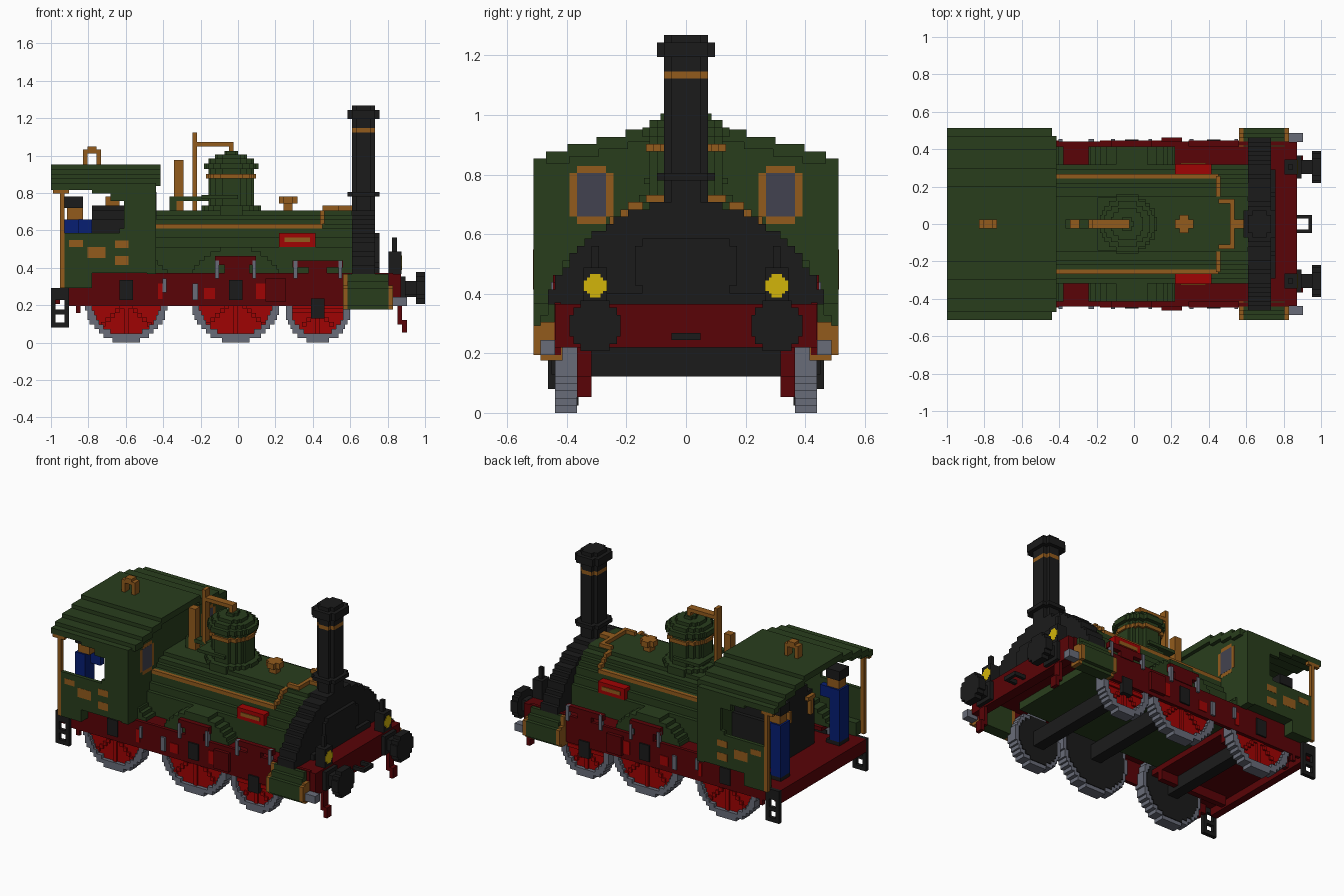
import bpy, bmesh, math
from mathutils import Matrix

V = 2 / 82  # size of one block

if "Cube" in bpy.data.objects:
    bpy.data.objects.remove(bpy.data.objects["Cube"])


def material(name, rgb):
    m = bpy.data.materials.new(name)
    m.use_nodes = True
    m.diffuse_color = (*rgb, 1)
    m.node_tree.nodes["Principled BSDF"].inputs["Base Color"].default_value = (*rgb, 1)
    return m


GREEN = material("dark green", (.022, .048, .012))
BLACK = material("soot black", (.011, .011, .011))
RED = material("deep red", (.1, .001, .002))
BRIGHT = material("bright red", (.35, .001, .001))
BRASS = material("brass", (.29, .105, .012))
STEEL = material("steel grey", (.14, .15, .19))
BLUE = material("work blue", (.002, .013, .17))
YELLOW = material("lamp yellow", (.65, .46, .003))
GLASS = material("window glass", (.055, .055, .08))


def part(name, mat, boxes, mirror=False):
    """One object from boxes (x0, x1, y0, y1, z0, z1), in blocks."""
    bm = bmesh.new()
    for x0, x1, y0, y1, z0, z1 in boxes:
        mx = Matrix.Translation(((x0 + x1) / 2 * V, (y0 + y1) / 2 * V, (z0 + z1) / 2 * V))
        size = Matrix.Diagonal(((x1 - x0) * V, (y1 - y0) * V, (z1 - z0) * V, 1))
        bmesh.ops.create_cube(bm, size=1, matrix=mx @ size)
    me = bpy.data.meshes.new(name)
    bm.to_mesh(me)
    bm.free()
    me.materials.append(mat)
    ob = bpy.data.objects.new(name, me)
    bpy.context.collection.objects.link(ob)
    if mirror:
        mod = ob.modifiers.new("mirror", "MIRROR")
        mod.use_axis = (False, True, False)
        mod.use_mirror_merge = False


def disc(axis, u, w, r, a0, a1, inner=0):
    """Stepped disc or ring; u, w is its centre across the axis."""
    out = []
    n = round(2 * r)
    for i in range(n):
        o = -r + i + .5
        h = round(math.sqrt(r * r - o * o) * 2) / 2
        g = round(math.sqrt(inner ** 2 - o * o) * 2) / 2 if abs(o) < inner else 0
        spans = [(u - h, u - g), (u + g, u + h)] if g else [(u - h, u + h)]
        for s, e in spans:
            lo, hi = w + o - .5, w + o + .5
            out.append({"y": (s, e, a0, a1, lo, hi), "x": (a0, a1, s, e, lo, hi),
                        "z": (s, e, lo, hi, a0, a1)}[axis])
    return out


def below(boxes, top):
    return [b for b in boxes if b[5] <= top]


def tiers(x0, x1, rows):
    """Stack of full-width layers (z0, z1, half width)."""
    return [(x0, x1, -h, h, a, b) for a, b, h in rows]


# Wheels, cut off under the running boards, and axles
for label, x, r in (("rear", -24.5, 9), ("middle", -.5, 10), ("front", 17.5, 7)):
    part(label + "_wheel_rims", STEEL, below(disc("y", x, r, r, 15, 18, r - 1.5), 14), True)
    part(label + "_wheel_discs", BRIGHT, below(disc("y", x, r, r - 1, 15.3, 17), 14), True)
    part(label + "_wheel_backs", BLACK, below(disc("y", x, r, r - 1, 14.8, 15.3), 14), True)
    spokes = [(x - .5, x + .5, 17, 17.5, 1, min(2 * r - 1, 14)), (x - r + 1, x + r - 1, 17, 17.5, r - .5, r + .5)]
    for k in range(1, int(r * .7)):
        for sx in (-1, 1):
            for sz in (-1, 1):
                spokes.append((x + sx * k - .5, x + sx * k + .5, 17, 17.5, r + sz * k - .5, r + sz * k + .5))
    part(label + "_wheel_spokes", BRIGHT, below(spokes, 14), True)
    part(label + "_axle", BLACK, [(x - 1.5, x + 1.5, -15, 15, r - 2, r + 2)])
    hub = 11.5 if r > 7 else 7.5
    part(label + "_axle_boxes", BLACK, [(x - 1.5, x + 1.5, 17, 18.5, hub - 2.2, hub + 2.2)], True)

# Frame, running boards and floor
part("side_frames", RED, [(-32, 34, 17.2, 18.1, 8, 15.2), (-37, -32, 17.2, 18.1, 8, 12),
                          (-35.5, -34.5, 17.2, 18.1, 6.5, 8)], True)
part("running_boards", RED, [(-32, 34, 12, 18, 14, 15)], True)
part("deck_front", RED, [(25, 34, -13, 13, 14, 15)])
part("cab_floor", RED, [(-41, -18, -18, 18, 10.5, 12), (-41, -39, -18, 18, 8.5, 10.5)])
part("buffer_beam", RED, [(33, 35.7, -18, 18, 9, 15)])
part("inner_frames", RED, [(-38, -18, 11, 12.5, 8, 11)], True)
part("guard_irons", RED, [(35, 36, 13, 15, 4, 9), (36, 37, 13, 15, 2.2, 5)], True)
part("frame_brackets", RED, [(6, 10.5, 18, 19, 9, 14)], True)
part("spring_plates", RED, [(-5, 4, 17, 18.3, 17, 19), (-3, 2.5, 17, 18.3, 15, 17),
                            (12, 23, 17, 18.3, 16.5, 18), (15.5, 19.5, 17, 18.3, 15, 16.5)], True)
part("spring_hangers", STEEL, [(x, x + .8, 17.5, 18.6, 14, 18) for x in (-5, 3.2, 12.2, 22)]
     + [(-10, -8.8, 18, 18.6, 9.3, 13), (-16.5, -15.7, 18, 18.6, 11, 14)], True)
part("frame_openings", BRIGHT, [(-7.5, -5, 18, 18.3, 9.5, 12), (4, 6, 18, 18.3, 9.5, 13),
                                (-17.5, -16.5, 18, 18.3, 9.5, 13)], True)

# Boiler and fittings
part("boiler", GREEN, tiers(-20, 25, [(12, 21, 13), (21, 23, 12), (23, 25, 11), (25, 26, 10),
                                      (26, 27, 9), (27, 28, 8), (28, 29, 6)]))
part("handrails", BRASS, [(-18, 18.5, 10, 11, 25, 26), (18, 19, 9, 10.5, 26, 27), (18, 19, 7.5, 9, 27, 28),
                          (18, 19, 5.5, 8, 28, 29), (18.5, 22, 4.5, 5.5, 29, 30),
                          (21, 22, 0, 5, 29, 30), (22, 25, 0, 1, 29, 30)], True)
part("splashers", GREEN, [b for b in disc("y", -.5, 10, 11, 13, 17) + disc("y", -24.5, 9, 11, 13, 17)
                          if b[4] >= 15], True)
part("nameplates", BRIGHT, [(9, 17, 11, 13.2, 21, 24)], True)
part("nameplate_centres", BRASS, [(10.2, 15.8, 13.2, 13.4, 22, 23)], True)

# Steam dome
dx = -1.5
part("dome", GREEN, disc("z", dx, 0, 6.5, 28, 30) + disc("z", dx, 0, 5, 30, 36) + disc("z", dx, 0, 5, 37, 38)
     + disc("z", dx, 0, 6, 38, 39.3) + disc("z", dx, 0, 5, 39.3, 40.3) + disc("z", dx, 0, 3.5, 40.3, 41.2)
     + disc("z", dx, 0, 1.5, 41.2, 42))
part("dome_band", BRASS, disc("z", dx, 0, 5.5, 36, 37))
part("dome_lever", GREEN, [(-15, -6, -1, 1, 31, 32), (-15, -13.5, -1, 1, 29, 31), (-8, 0, -5.8, 5.8, 31.5, 32.3)])
part("safety_pipe", BRASS, [(-14, -12, -1, 1, 29, 40)])
part("whistle_pipe", BRASS, [(-10, -9, -1, 1, 29, 46), (-10, -1, -1, 1, 43, 44), (-2, -1, -1, 1, 42, 43)])
part("filler_valve", BRASS, [(10, 12, -1, 1, 29, 30.5), (9, 13, -1, 1, 30.5, 32), (10, 12, -2, 2, 30.5, 32)])

# Smokebox and chimney
part("smokebox", BLACK, tiers(25, 30, [(15, 17, 19), (17, 19, 18), (19, 20, 17), (20, 22, 16), (22, 23, 15),
                                       (23, 24, 14), (24, 25, 13), (25, 26, 11), (26, 27, 10),
                                       (27, 28, 8), (28, 29, 5)]))
part("smokebox_door", BLACK, tiers(30, 31, [(15, 16.5, 12), (16.5, 17.5, 6), (17.5, 23, 7), (23, 24, 6)]))


def flue(hx, hy, z0, z1):
    return [(27.5 - hx, 27.5 + hx, -hy + 1, hy - 1, z0, z1), (27.5 - hx + 1, 27.5 + hx - 1, -hy, hy, z0, z1)]


part("chimney", BLACK, flue(2.5, 3, 28, 46) + flue(2.5, 3, 47, 52) + flue(3.5, 4, 32, 33) + flue(3.5, 4, 49, 51))
part("chimney_band", BRASS, flue(2.5, 3, 46, 47))

# Cylinders
part("cylinders", GREEN, [(24, 33, 17, 21, 8, 12), (24, 33, 17, 20, 7.2, 13.5), (24, 33, 17, 19, 7.2, 15)], True)
part("cylinder_ends", BRASS, [(x, x + 1, 17, 21, 8, 12) for x in (23, 33)]
     + [(x, x + 1, 17, 20, 7.2, 12.5) for x in (23, 33)] + [(23, 24, 17, 19, 7.2, 15)], True)
part("piston_rods", STEEL, [(34, 37, 18, 20, 8, 10)], True)

# Buffers, coupling and lamps
part("buffers", BLACK, [(35.7, 39, 11, 14, 10.5, 13.5), (35.7, 36.7, 10, 15, 9.5, 14.5)]
     + disc("x", 12.5, 12, 3.5, 39, 41), True)
part("coupling", BLACK, [(35.7, 39, 1.2, 2, 10, 11), (38.2, 39, 0, 2, 10, 11)], True)
part("lamps", BLACK, [(33, 35.8, 10.9, 14.1, 15, 20), (33.8, 34.8, 12, 13, 20, 23)], True)
part("lamp_lenses", YELLOW, [(35.8, 35.9, 10.9, 14.1, 16.8, 18.2), (35.8, 35.9, 11.8, 13.2, 15.9, 19.1),
                             (35.8, 35.9, 11.4, 13.6, 16.4, 18.6)], True)

# Cab
part("cab_front", GREEN, tiers(-20, -18, [(15, 35, 21), (35, 36, 19), (36, 37, 16), (37, 38, 12)]))
part("cab_sides", GREEN, [(-38, -32, 20, 21, 12, 24), (-32, -25, 20, 21, 15.3, 24), (-25, -18, 20, 21, 15.3, 34),
                          (-32, -25, 20, 21, 32.7, 34), (-28, -25, 20, 21, 31, 33), (-26, -25, 20, 21, 24, 25),
                          (-32, -18, 17, 20, 15.3, 16), (-38, -32, 18, 20, 12, 15.5)], True)
part("cab_roof", GREEN, [(-41, -18, 19, 21, 33.5, 35), (-41, -17, 16, 19.3, 34.3, 36), (-41, -17, 12, 16.3, 35.3, 37),
                         (-41, -17, 8, 12.3, 36.3, 38), (-41, -17, 0, 8.3, 37.3, 39)], True)
part("cab_posts", BRASS, [(-39, -38, 20, 21, 12, 33.5), (-40.5, -37, 20, 21, 32.7, 33.5)], True)
part("cab_window_frames", BRASS, [(-18, -17.96, 10, 16, 27, 33), (-18, -17.96, 11, 15, 26, 34)], True)
part("cab_window_glass", GLASS, [(-17.96, -17.92, 11, 15, 27, 33)], True)
part("cab_panels", BRASS, [(-37, -34, 21, 21.05, 21, 22.5), (-33, -29, 21, 21.05, 18.5, 21),
                           (-27, -24, 21, 21.05, 20.7, 22.4), (-27, -24, 21, 21.05, 17, 19)], True)
part("roof_whistle", BRASS, [(-34, -33, -1, 1, 39, 42), (-31, -30, -1, 1, 39, 42), (-33, -31, -1, 1, 42, 43),
                             (-34, -30, -1, 1, 41.5, 42.3)])
part("cab_steps", BLACK, [(-41.0, -40, 18, 19, 3.3, 12), (-38, -37, 18, 19, 3.3, 12)]
     + [(-41, -37, 18, 19, a, b) for a, b in ((3.3, 4.4), (6.2, 7.2), (9.3, 12))], True)

# Firebox backhead and controls
part("backhead", BLACK, tiers(-32, -20, [(12, 24, 9), (24, 27, 8), (27, 29, 6), (29, 30, 4)]))
part("controls", BRASS, [(-33, -32, -7, -6, 21, 25), (-33, -32, -8, -5, 25, 26), (-33, -32, 2, 3, 22, 25),
                         (-29, -26, -2, 2, 30, 32)])

# Crew; each reaches inwards to the controls
for label, y, inward in (("driver", -13, 1), ("fireman", 12, -1)):
    part(label + "_clothes", BLUE, [(-38, -35, y - 2, y + 2, 13, 27),
                                    (-35, -32, y + inward - .8, y + inward + .8, 24, 27)])
    part(label + "_boots", BLACK, [(-38, -34, y - 2, y + 2, 12, 13)])
    part(label + "_head", BRASS, [(-37.5, -34, y - 1.5, y + 1.5, 27, 30)])
    part(label + "_cap", BLACK, [(-38, -34, y - 2, y + 2, 29.5, 32)])
